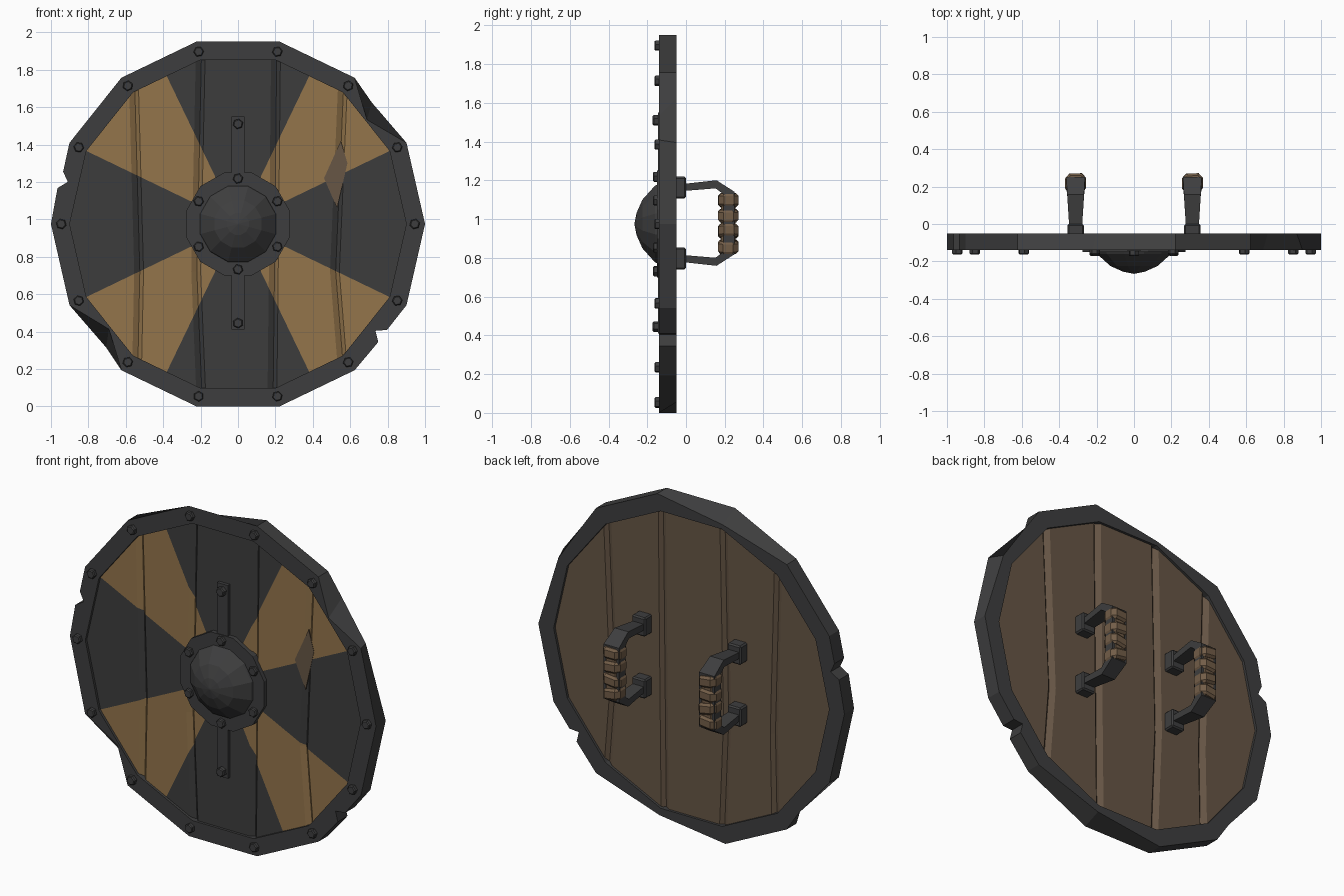
import bpy, bmesh, math, random
from mathutils import Vector, Matrix

if "Cube" in bpy.data.objects:
    bpy.data.objects.remove(bpy.data.objects["Cube"])

random.seed(4)
CZ = 0.975
STEP = 2 * math.pi / 14


def material(name, rgb):
    m = bpy.data.materials.new(name)
    m.diffuse_color = (*rgb, 1)
    m.use_nodes = True
    m.node_tree.nodes["Principled BSDF"].inputs["Base Color"].default_value = m.diffuse_color
    return m


IRON = material("dark_iron", (0.048, 0.048, 0.049))
BLACK = material("black_paint", (0.046, 0.046, 0.046))
OCHRE = material("ochre_paint", (0.296, 0.178, 0.071))
WOOD = material("brown_wood", (0.135, 0.093, 0.060))
LEATHER = material("leather_wrap", (0.170, 0.110, 0.064))


def finish(name, bm, *mats, recalc=True):
    if recalc:
        bmesh.ops.recalc_face_normals(bm, faces=bm.faces)
    me = bpy.data.meshes.new(name)
    bm.to_mesh(me)
    bm.free()
    for m in mats:
        me.materials.append(m)
    ob = bpy.data.objects.new(name, me)
    bpy.context.collection.objects.link(ob)
    return ob


def loft(bm, rings, caps=True, closed=False):
    """Skin a list of equal-length vertex rings."""
    vs = [[bm.verts.new(p) for p in r] for r in rings]
    n = len(rings[0])
    pairs = list(zip(vs, vs[1:])) + ([(vs[-1], vs[0])] if closed else [])
    for a, b in pairs:
        for i in range(n):
            j = (i + 1) % n
            bm.faces.new((a[i], a[j], b[j], b[i]))
    if caps and not closed:
        bm.faces.new(vs[0])
        bm.faces.new(vs[-1])


def disc(bm, x, z, n, profile, phase=0.0):
    """Turned shape along y from (radius, y) pairs."""
    loft(bm, [[(x + r * math.cos(phase + 2 * math.pi * i / n), y,
                z + r * math.sin(phase + 2 * math.pi * i / n)) for i in range(n)]
              for r, y in profile])


def box(bm, c, size):
    bmesh.ops.create_cube(bm, size=1, matrix=Matrix.Translation(c) @ Matrix.Diagonal((*size, 1)))


# Rim: 14-sided ring with notches and dents (coordinates relative to centre)
def corner(k):
    return (math.cos(k * STEP), math.sin(k * STEP))


outline = [(corner(k), corner(k)) for k in range(14)]
outline[1] = (corner(1), (0.87, 0.42))
outline[4] = (corner(4), (-0.205, 0.905))
outline[11] = (corner(11), (0.21, -0.92))
for p in [(-0.935, 0.28), (-0.91, 0.225), (-0.965, 0.192),
          (0.797, -0.566), (0.735, -0.571), (0.75, -0.631)]:
    outline.append((p, p))
outline += [((0.69, 0.557), (0.715, 0.65)), ((-0.69, -0.562), (-0.705, -0.66))]
outline.sort(key=lambda o: math.atan2(o[0][1], o[0][0]) % (2 * math.pi))


def inner(p):
    a = math.atan2(p[1], p[0])
    r = 0.9 * math.cos(STEP / 2) / math.cos(a % STEP - STEP / 2)
    return (r * math.cos(a), r * math.sin(a))


def ring(pts, y):
    return [(x, y, CZ + z) for x, z in pts]


fronts = [o[0] for o in outline]
backs = [o[1] for o in outline]
ins = [inner(p) for p in fronts]
bm = bmesh.new()
loft(bm, [ring(fronts, -0.14), ring(backs, -0.05), ring(ins, -0.05), ring(ins, -0.14)], closed=True)
finish("rim", bm, IRON)

# Plank boards: grooved sheets clipped to the inner polygon
GROOVES = [(-0.565, -0.530, -0.545), (-0.198, -0.225, -0.195),
           (0.203, 0.190, 0.182), (0.572, 0.517, 0.575)]
ROWS = (2.0, 0.72, 0.0)


def board(name, y, depth, painted):
    bm = bmesh.new()
    grid = []
    for r, z in enumerate(ROWS):
        row = [bm.verts.new((-1, y, z))]
        for g in GROOVES:
            for dx, dy in ((-0.025, 0), (0.005, depth), (0.025, 0)):
                row.append(bm.verts.new((g[r] + dx, y + dy, z)))
        row.append(bm.verts.new((1, y, z)))
        grid.append(row)
    for a, b in zip(grid, grid[1:]):
        for i in range(len(a) - 1):
            f = (a[i], b[i], b[i + 1], a[i + 1])
            bm.faces.new(f if painted else f[::-1])

    def cut(co, no, clear):
        bmesh.ops.bisect_plane(bm, geom=bm.verts[:] + bm.edges[:] + bm.faces[:],
                               plane_co=co, plane_no=no, clear_outer=clear)
    apothem = 0.905 * math.cos(STEP / 2)
    for k in range(14):
        a = (k + 0.5) * STEP
        n = Vector((math.cos(a), 0, math.sin(a)))
        cut(Vector((0, 0, CZ)) + n * apothem, n, True)
    if painted:
        for a in (STEP, 2.5 * STEP, -STEP, -2.5 * STEP):
            cut((0, 0, CZ), (-math.sin(a), 0, math.cos(a)), False)
        # ochre wedges by angle round the centre
        for f in bm.faces:
            c = f.calc_center_median()
            a = math.atan2(abs(c.z - CZ), abs(c.x))
            f.material_index = int(STEP < a < 2.5 * STEP)
    finish(name, bm, *((BLACK, OCHRE) if painted else (WOOD,)), recalc=False)


board("front_planks", -0.125, 0.02, True)
board("back_planks", -0.065, -0.02, False)

# Gash exposing bare wood
bm = bmesh.new()
gash = [(0.55, 1.42), (0.585, 1.30), (0.53, 1.06), (0.46, 1.22)]
loft(bm, [[(x, y, z) for x, z in gash] for y in (-0.121, -0.127)])
finish("gash", bm, WOOD)

# Vertical strap, boss plate and dome
bm = bmesh.new()
box(bm, (0, -0.13, CZ + 0.005), (0.07, 0.03, 1.14))
finish("front_strap", bm, IRON)
bm = bmesh.new()
disc(bm, 0, CZ, 12, [(0.285, -0.115), (0.285, -0.15)], math.pi / 12)
finish("boss_plate", bm, IRON)
bm = bmesh.new()
disc(bm, 0, CZ, 12, [(0.212, -0.145), (0.205, -0.16), (0.13, -0.225), (0.06, -0.255), (0.004, -0.266)],
     math.pi / 12)
finish("boss_dome", bm, IRON)

# Rivets on rim, boss plate and strap
bm = bmesh.new()
spots = [(0.945 * math.cos(k * STEP), 0.945 * math.sin(k * STEP), -0.163) for k in range(14)]
spots += [(0.243 * math.cos(a), 0.243 * math.sin(a), -0.17)
          for a in (math.pi / 2 + k * math.pi / 3 for k in range(6))]
spots += [(0, 0.535, -0.172), (0, -0.53, -0.172)]
for x, z, y in spots:
    disc(bm, x, CZ + z, 6, [(0.028, -0.13), (0.028, y + 0.006), (0.022, y)], random.random())
finish("rivets", bm, IRON)

# Handles on the back
PATH = [(-0.02, 0.183, 0.034, 0.018), (0.155, 0.200, 0.045, 0.021), (0.222, 0.155, 0.050, 0.030)]
PATH += [(y, -z, w, t) for y, z, w, t in reversed(PATH)]


def bar_rings(cx):
    rings = []
    for i, (y, z, w, t) in enumerate(PATH):
        a, b = PATH[max(i - 1, 0)], PATH[min(i + 1, len(PATH) - 1)]
        d = Vector((b[0] - a[0], b[1] - a[1])).normalized()
        ny, nz = -d.y * t, d.x * t
        rings.append([(cx + s * w, y + q * ny, CZ + 0.005 + z + q * nz)
                      for s, q in ((-1, -1), (1, -1), (1, 1), (-1, 1))])
    return rings


def wrap_ring(cx, z, hx, hy, tilt=0.0, slope=0.0):
    pts = [(1, .5), (.6, 1), (-.6, 1), (-1, .5), (-1, -.5), (-.6, -1), (.6, -1), (1, -.5)]
    return [(cx + hx * u, 0.218 + hy * v + tilt * u, z + slope * u) for u, v in pts]


for side, cx in (("left", -0.312), ("right", 0.312)):
    bm = bmesh.new()
    loft(bm, bar_rings(cx))
    finish(side + "_handle_bar", bm, IRON)
    bm = bmesh.new()
    for s in (-1, 1):
        box(bm, (cx, -0.035, CZ + 0.005 + s * 0.183), (0.088, 0.07, 0.112))
    bmesh.ops.bevel(bm, geom=bm.edges[:], offset=0.008, segments=1, affect='EDGES')
    finish(side + "_handle_feet", bm, IRON)
    bm = bmesh.new()
    loft(bm, [wrap_ring(cx, CZ + s * 0.15, 0.048, 0.038) for s in (-1, 1)])
    for k in range(4):
        z = CZ + 0.003 + (k - 1.5) * 0.08
        t, sl = random.uniform(-.004, .004), random.uniform(-.01, .01)
        loft(bm, [wrap_ring(cx, z + dz, hx, hy, t, sl) for dz, hx, hy in
                  ((-.033, .048, .040), (-.020, .056, .052), (.020, .056, .052), (.033, .048, .040))])
    finish(side + "_handle_wrap", bm, LEATHER)
